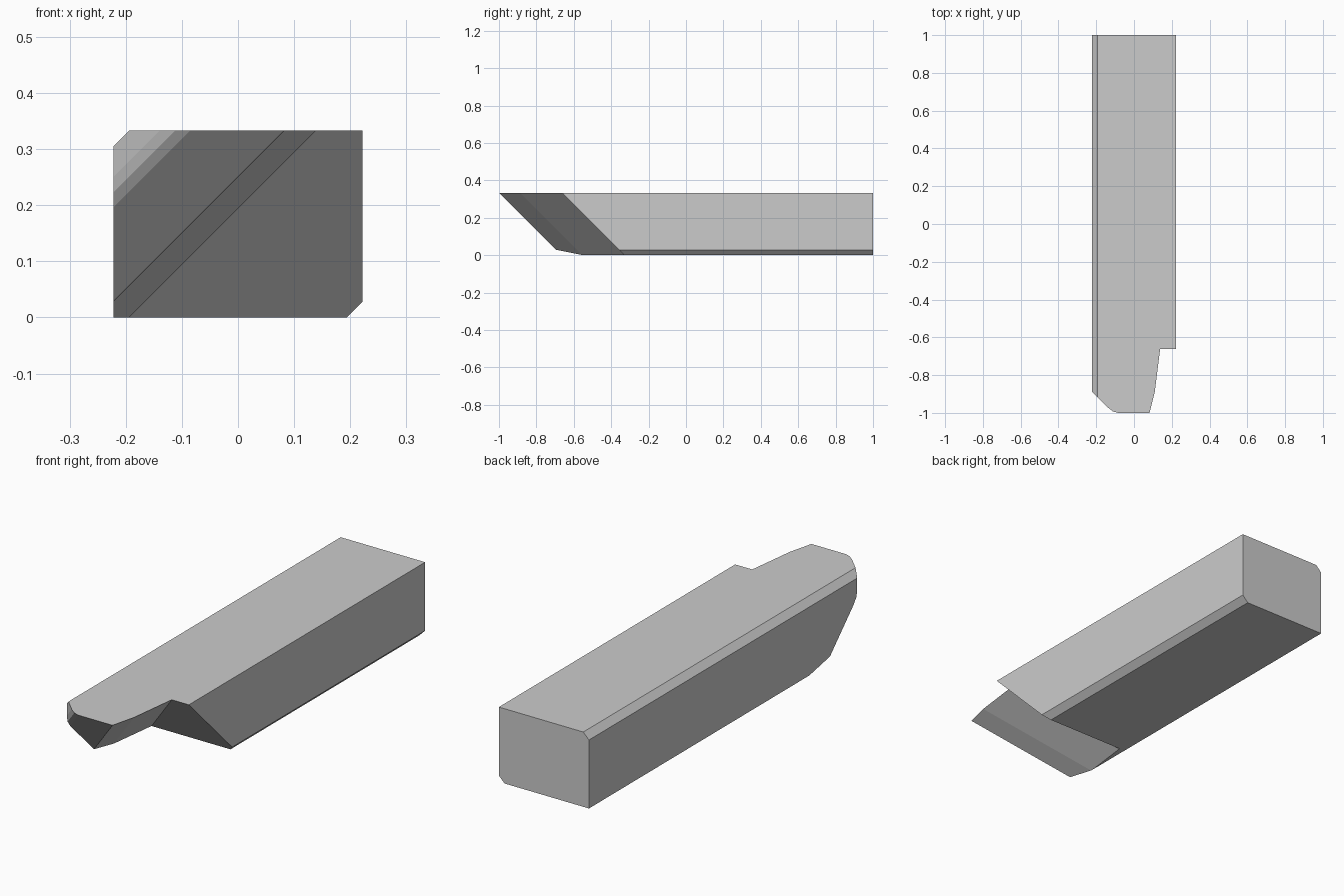
import bpy
import bmesh
from mathutils import Vector

cube = bpy.data.objects.get("Cube")
if cube:
    bpy.data.objects.remove(cube, do_unlink=True)

HALF, TOP, CHAMFER = 0.222, 0.333, 0.028


def make_prism(name, points, sweep):
    """Extrude a closed outline along a sweep vector."""
    bm = bmesh.new()
    face = bm.faces.new([bm.verts.new(p) for p in points])
    result = bmesh.ops.extrude_face_region(bm, geom=[face], use_keep_orig=True)
    verts = [g for g in result["geom"] if isinstance(g, bmesh.types.BMVert)]
    bmesh.ops.translate(bm, verts=verts, vec=sweep)
    bmesh.ops.recalc_face_normals(bm, faces=bm.faces)
    mesh = bpy.data.meshes.new(name)
    bm.to_mesh(mesh)
    bm.free()
    obj = bpy.data.objects.new(name, mesh)
    bpy.context.collection.objects.link(obj)
    return obj


grey = bpy.data.materials.new("plain grey")
grey.use_nodes = True
colour = (0.6, 0.6, 0.6, 1)
grey.diffuse_color = colour
grey.node_tree.nodes["Principled BSDF"].inputs["Base Color"].default_value = colour

# Beam: rectangle with two opposite chamfered corners
section = [
    (-HALF, 0), (HALF - CHAMFER, 0), (HALF, CHAMFER),
    (HALF, TOP), (CHAMFER - HALF, TOP), (-HALF, TOP - CHAMFER),
]
beam = make_prism("beam", [(x, -1.3, z) for x, z in section], Vector((0, 2.3, 0)))
beam.data.materials.append(grey)

# Hooked end: outline on the top plane, swept diagonally through the beam
outline = [
    (0.8, -0.663), (0.138, -0.663), (0.11, -0.888), (0.082, -1),
    (-0.085, -1), (-0.112, -0.992), (-0.14, -0.97), (-0.4, -0.71),
    (-0.4, 1.6), (0.8, 1.6),
]
diagonal = Vector((-1, 1, -1))
start = diagonal * -0.1
cutter = make_prism("end_cutter", [Vector((x, y, TOP)) + start for x, y in outline],
                    diagonal * 0.6)
cutter.hide_render = True

# Keep only the beam inside the swept outline
cut = beam.modifiers.new("end cut", "BOOLEAN")
cut.operation = "INTERSECT"
cut.solver = "EXACT"
cut.object = cutter
bpy.context.view_layer.objects.active = beam
beam.select_set(True)
bpy.ops.object.modifier_apply(modifier=cut.name)
bpy.data.objects.remove(cutter, do_unlink=True)
